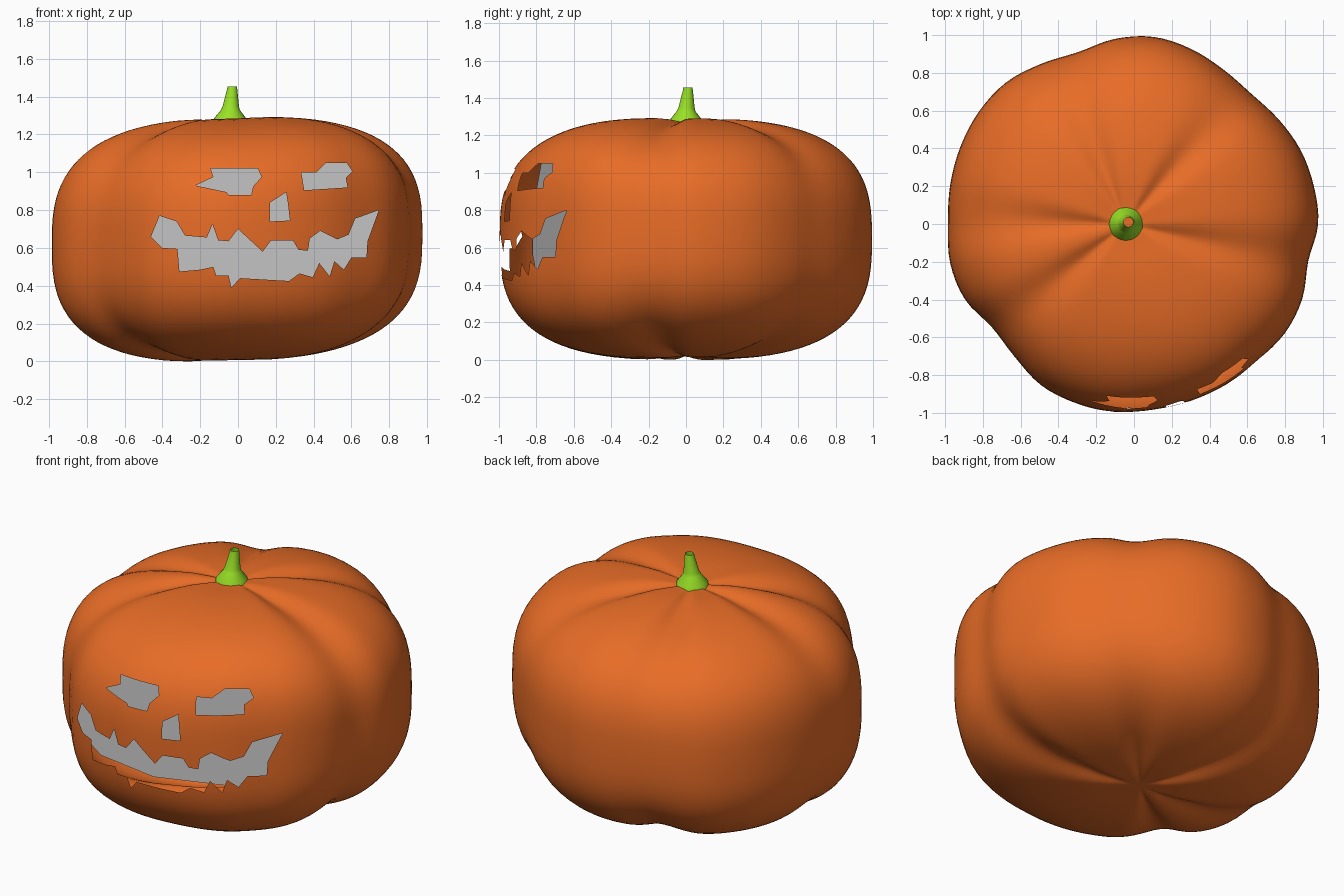
import bpy, bmesh
from math import sin, cos, pi, exp, radians, degrees

if "Cube" in bpy.data.objects:
    bpy.data.objects.remove(bpy.data.objects["Cube"])

SEG, RINGS = 120, 48
H = 0.645            # half height of the body

# outline radius seen from above, every 12 degrees from +x
OUTLINE = [.975, .973, .965, .945, .928, .945, .975, .996, .985, .957,
           .98, 1.01, 1.014, 1.006, .995, .985, .995, .98, .93, .945,
           .985, .998, 1.0, .988, .983, .98, .974, .986, .975, .943]
GROOVES = [50, 113, 179, 219, 346]


def material(name, rgb):
    m = bpy.data.materials.new(name)
    m.diffuse_color = (*rgb, 1)
    m.use_nodes = True
    m.node_tree.nodes["Principled BSDF"].inputs["Base Color"].default_value = m.diffuse_color
    return m


def make_object(name, bm, mat=None):
    me = bpy.data.meshes.new(name)
    bm.to_mesh(me)
    bm.free()
    ob = bpy.data.objects.new(name, me)
    bpy.context.collection.objects.link(ob)
    if mat:
        me.materials.append(mat)
    return ob


def outline(deg):
    # smooth closed interpolation of the outline samples
    n = len(OUTLINE)
    f = (deg % 360) / 12
    i, t = int(f), f - int(f)
    a, b, c, d = (OUTLINE[(i + k) % n] for k in (-1, 0, 1, 2))
    return b + .5 * t * (c - a + t * (2*a - 5*b + 4*c - d + t * (3*(b - c) + d - a)))


def bell(deg, centre, width):
    d = (deg - centre + 180) % 360 - 180
    return exp(-(d / width) ** 2)


def body_point(th, ph):
    deg = degrees(th)
    n = 2.85 + .5 * bell(deg, 310, 28)
    r = max(cos(ph), 0) ** (2 / n)
    z = abs(sin(ph)) ** (2 / n)
    groove = sum(bell(deg, g, 10) for g in GROOVES)
    z *= 1 - .06 * groove * min(1, r / .35)
    z -= .035 * exp(-(r / .16) ** 2)
    z *= H if ph > 0 else -H
    g = outline(deg) * r
    x = g * cos(th) - .04 * (1 - r * r)
    return (x, g * sin(th), H + z + .03 * x)


def bridge_rings(bm, rings):
    for a, b in zip(rings, rings[1:]):
        for i in range(len(a)):
            j = (i + 1) % len(a)
            bm.faces.new((a[i], a[j], b[j], b[i]))


orange = material("orange_skin", (.8, .15, .02))
green = material("stem_green", (.32, .75, .02))
cut_mat = material("cut_wall", (1, 1, 1))

# Ribbed body
bm = bmesh.new()
rings = []
for k in range(1, RINGS):
    ph = -pi / 2 + pi * k / RINGS
    rings.append([bm.verts.new(body_point(2 * pi * s / SEG, ph)) for s in range(SEG)])
bridge_rings(bm, rings)
for ring, ph in ((rings[0], -pi / 2), (rings[-1], pi / 2)):
    pole = bm.verts.new(body_point(0, ph))
    for i in range(SEG):
        bm.faces.new((ring[i], ring[(i + 1) % SEG], pole))
low = min(v.co.z for v in bm.verts)
for v in bm.verts:
    v.co.z -= low
bmesh.ops.recalc_face_normals(bm, faces=bm.faces)
for f in bm.faces:
    f.smooth = True
body = make_object("pumpkin_body", bm, orange)

# Carved face outlines, as seen from the front (x, z)
LEFT_EYE = [(-.225, .93), (-.13, .975), (-.145, 1.02), (.105, 1.02), (.125, .975),
            (.08, .925), (.07, .88), (-.05, .88), (-.06, .895)]
RIGHT_EYE = [(.335, 1.0), (.415, 1.0), (.465, 1.05), (.575, 1.05), (.605, 1.005),
             (.57, .97), (.58, .92), (.35, .905)]
NOSE = [(.17, .84), (.255, .895), (.265, .83), (.275, .745), (.17, .74)]
MOUTH = [(-.46, .66), (-.415, .77), (-.325, .74), (-.28, .665), (-.165, .655),
         (-.135, .725), (-.105, .64), (-.05, .635), (0, .70), (.13, .58),
         (.175, .64), (.29, .64), (.32, .59), (.37, .585), (.38, .65),
         (.435, .69), (.525, .645), (.585, .67), (.62, .755), (.745, .80),
         (.685, .635), (.68, .55), (.60, .55), (.56, .485), (.51, .53),
         (.485, .45), (.43, .52), (.395, .445), (.325, .465), (.27, .425),
         (.01, .44), (-.035, .39), (-.05, .455), (-.115, .455), (-.13, .50),
         (-.2, .485), (-.31, .475), (-.32, .595), (-.40, .60)]

# Cutter prisms
bm = bmesh.new()
for shape in (LEFT_EYE, RIGHT_EYE, NOSE, MOUTH):
    front = [bm.verts.new((x, -1.3, z)) for x, z in shape]
    back = [bm.verts.new((x, -.25, z)) for x, z in shape]
    bridge_rings(bm, [front, back])
    bm.faces.new(front)
    bm.faces.new(back[::-1])
bmesh.ops.recalc_face_normals(bm, faces=bm.faces)
cutter = make_object("face_cutter", bm, cut_mat)
cutter.hide_render = True

# Cut the holes, then drop the cut walls so the skin stays a thin shell
mod = body.modifiers.new("carve", "BOOLEAN")
mod.operation = "DIFFERENCE"
mod.solver = "EXACT"
mod.material_mode = "TRANSFER"
mod.object = cutter
bpy.context.view_layer.objects.active = body
bpy.ops.object.modifier_apply(modifier=mod.name)
bpy.data.objects.remove(cutter)
slot = body.data.materials.find("cut_wall")
bm = bmesh.new()
bm.from_mesh(body.data)
walls = [f for f in bm.faces if f.material_index == slot]
bmesh.ops.delete(bm, geom=walls, context="FACES")
bm.to_mesh(body.data)
bm.free()
if slot > 0:
    body.data.materials.pop(index=slot)

# Grey panel standing just behind the carved face
bm = bmesh.new()
PANEL = [(-.5, .8), (-.5, .56), (-.36, .43), (-.05, .36), (.5, .4),
         (.72, .5), (.77, .82), (.61, 1.055), (-.26, 1.05)]
bm.faces.new([bm.verts.new((x, -.82 + .19 * (x + .5), z)) for x, z in PANEL])
make_object("face_backing_panel", bm)

# Flared open stem: radius, height, centre x, centre y
bm = bmesh.new()
rings = []
for r, z, cx, cy in ((.09, 1.262, -.042, 0), (.085, 1.285, -.042, 0),
                     (.05, 1.33, -.04, 0), (.043, 1.35, -.038, .003),
                     (.027, 1.44, -.031, .01), (.025, 1.455, -.03, .01)):
    rings.append([bm.verts.new((cx + r * cos(2 * pi * s / 24), cy + r * sin(2 * pi * s / 24), z))
                  for s in range(24)])
bridge_rings(bm, rings)
stem = make_object("stem", bm, green)
bpy.ops.object.select_all(action="DESELECT")
stem.select_set(True)
bpy.context.view_layer.objects.active = stem
bpy.ops.object.shade_smooth_by_angle(angle=radians(30))
